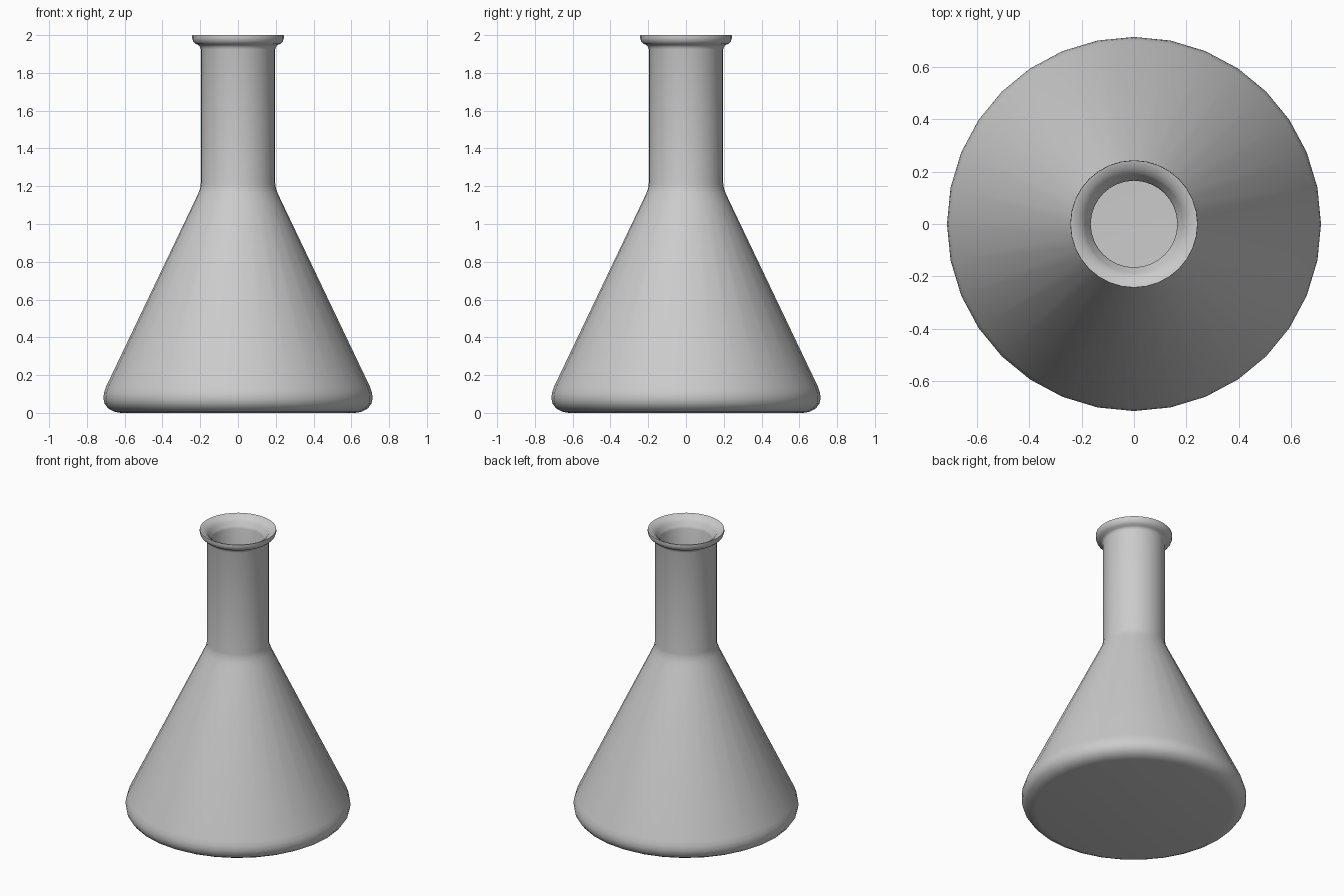
import bpy, bmesh, math

SEGMENTS = 32

# Half section (radius, height): outside from base to lip, then back down inside
profile = [
    (0.0, 0.0), (0.62, 0.0), (0.655, 0.006), (0.688, 0.024), (0.707, 0.05),
    (0.713, 0.08), (0.709, 0.108), (0.698, 0.14),          # rounded heel
    (0.23, 1.12), (0.21, 1.163), (0.201, 1.188), (0.197, 1.215),  # shoulder
    (0.197, 1.925), (0.201, 1.939), (0.21, 1.948),         # neck
    (0.226, 1.954), (0.238, 1.968), (0.243, 1.985), (0.242, 2.0),  # lip
    (0.232, 1.998), (0.214, 1.988), (0.194, 1.975), (0.188, 1.962),
    (0.17, 1.94), (0.165, 1.925),                         # mouth
    (0.165, 1.21), (0.17, 1.175), (0.182, 1.145),
    (0.668, 0.128), (0.679, 0.10), (0.68, 0.08), (0.67, 0.05),
    (0.64, 0.034), (0.61, 0.03), (0.0, 0.03),              # inner floor
]

# Spin the section into a hollow conical flask
bm = bmesh.new()
verts = [bm.verts.new((r, 0, z)) for r, z in profile]
edges = [bm.edges.new(pair) for pair in zip(verts, verts[1:])]
bmesh.ops.spin(bm, geom=verts + edges, cent=(0, 0, 0), axis=(0, 0, 1),
               angle=math.tau, steps=SEGMENTS, use_duplicate=False)
bmesh.ops.remove_doubles(bm, verts=bm.verts, dist=0.0005)
bmesh.ops.recalc_face_normals(bm, faces=bm.faces)

mesh = bpy.data.meshes.new("conical_flask")
bm.to_mesh(mesh)
bm.free()
flask = bpy.data.objects.new("conical_flask", mesh)
bpy.context.collection.objects.link(flask)

# Smooth glass surface with crisp lip edges
bpy.context.view_layer.objects.active = flask
flask.select_set(True)
bpy.ops.object.shade_smooth_by_angle(angle=math.radians(40))
